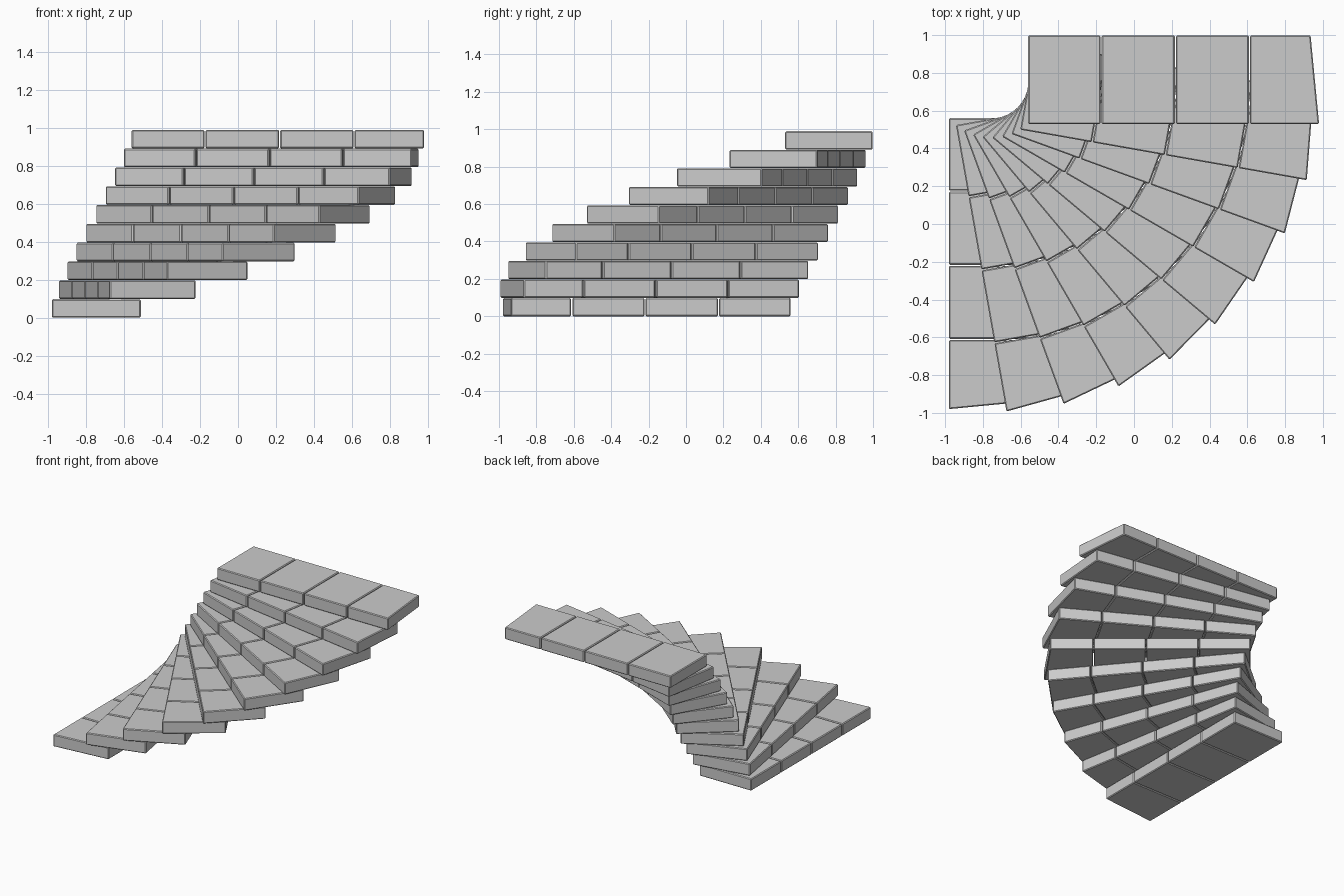
import bpy, bmesh
from math import radians
from mathutils import Matrix

if "Cube" in bpy.data.objects:
    bpy.data.objects.remove(bpy.data.objects["Cube"])

PIVOT = (-0.755, 0.755)      # centre of the winding turn
STEPS, PITCH, THICK = 10, 0.0991, 0.0975
LEFT, RIGHT = -0.225, 0.243  # tread edges either side of the pivot
CUTS = [-0.195, -0.581, -0.974, -1.366]   # block joints along the tread
END_LEFT, END_RIGHT = -1.735, -1.69       # slanted outer end
GAP = 0.003
BEVEL = 0.006


def block(bm, outline, z):
    """Extrude one stone block with chamfered edges."""
    part = bmesh.new()
    face = part.faces.new([part.verts.new((x, y, z)) for x, y in outline])
    ext = bmesh.ops.extrude_face_region(part, geom=[face])
    top = [g for g in ext["geom"] if isinstance(g, bmesh.types.BMVert)]
    bmesh.ops.translate(part, verts=top, vec=(0, 0, THICK))
    bmesh.ops.recalc_face_normals(part, faces=part.faces)
    bmesh.ops.bevel(part, geom=part.edges[:], offset=BEVEL, segments=1,
                    profile=0.5, affect='EDGES')
    tmp = bpy.data.meshes.new("block")
    part.to_mesh(tmp)
    part.free()
    bm.from_mesh(tmp)
    bpy.data.meshes.remove(tmp)


# one tread of four blocks, the last with a slanted end
bm = bmesh.new()
for i, start in enumerate(CUTS):
    a = start - (GAP if i else 0)
    if i < 3:
        l = r = CUTS[i + 1] + GAP
    else:
        l, r = END_LEFT, END_RIGHT
    block(bm, [(LEFT, a), (LEFT, l), (RIGHT, r), (RIGHT, a)], 0)
tread = bpy.data.meshes.new("stair_tread")
bm.to_mesh(tread)
bm.free()

# winding flight: every tread turns ten degrees and rises one step
for i in range(STEPS):
    step = bpy.data.objects.new(f"stair_step_{i + 1}", tread)
    step.matrix_world = (Matrix.Translation((*PIVOT, i * PITCH))
                         @ Matrix.Rotation(radians(10 * i), 4, 'Z'))
    bpy.context.collection.objects.link(step)
